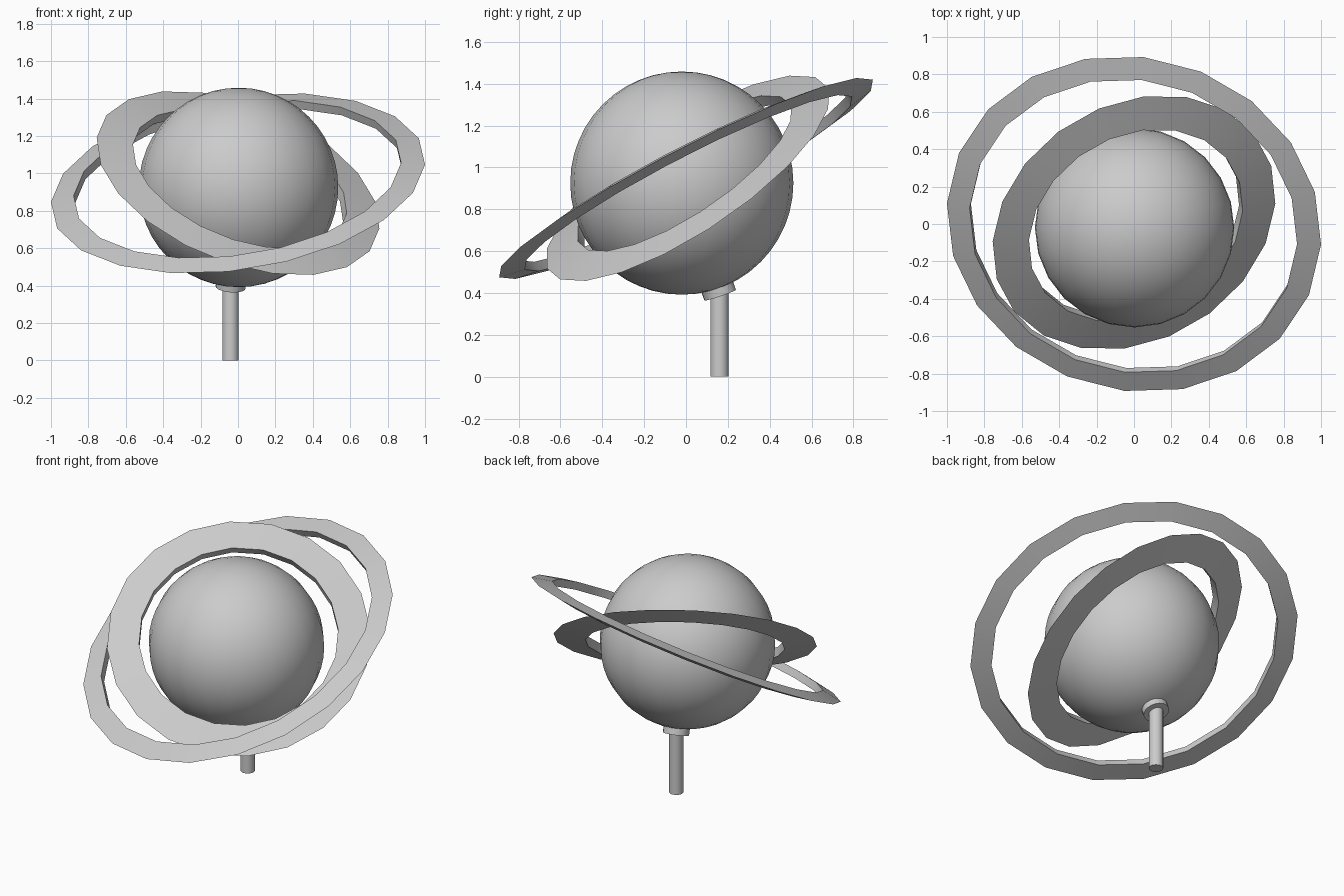
import bpy, math
from mathutils import Vector, Matrix

if "Cube" in bpy.data.objects:
    bpy.data.objects.remove(bpy.data.objects["Cube"])


def smooth(ob, angle=30):
    bpy.ops.object.select_all(action='DESELECT')
    ob.select_set(True)
    bpy.context.view_layer.objects.active = ob
    bpy.ops.object.shade_smooth_by_angle(angle=math.radians(angle))


def ring(name, center, normal, first_vertex, r_in, r_out, height, sides=20):
    """Tilted ring with a wedge section: flat inner wall, sharp outer rim."""
    n = Vector(normal).normalized()
    u = Vector(first_vertex)
    u = (u - n * u.dot(n)).normalized()
    v = n.cross(u)
    section = [(r_out, 0), (r_in, height / 2), (r_in, -height / 2)]
    verts, faces = [], []
    for i in range(sides):
        a = 2 * math.pi * i / sides
        radial = u * math.cos(a) + v * math.sin(a)
        verts += [Vector(center) + radial * r + n * h for r, h in section]
        for j in range(3):
            k, m = (j + 1) % 3, (i + 1) % sides
            faces.append((i * 3 + j, m * 3 + j, m * 3 + k, i * 3 + k))
    me = bpy.data.meshes.new(name)
    me.from_pydata(verts, [], faces)
    ob = bpy.data.objects.new(name, me)
    bpy.context.collection.objects.link(ob)
    smooth(ob)


def rod(name, start, end, radius, sides=20):
    a, b = Vector(start), Vector(end)
    d = b - a
    bpy.ops.mesh.primitive_cylinder_add(vertices=sides, radius=radius, depth=d.length)
    ob = bpy.context.object
    ob.name = name
    ob.data.transform(Matrix.Translation((a + b) / 2) @ d.to_track_quat('Z', 'Y').to_matrix().to_4x4())
    smooth(ob)


# Globe
globe_center = Vector((0.003, -0.02, 0.925))
bpy.ops.mesh.primitive_uv_sphere_add(segments=24, ring_count=24, radius=0.533, location=globe_center)
bpy.context.object.name = "globe"
smooth(bpy.context.object)

# Two tilted rings
ring("outer_ring", (0, 0, 0.947), (-0.157, -0.52, 1), (1, -0.11, 0.10), 0.885, 1.011, 0.05)
ring("inner_ring", (0, 0.008, 0.948), (0.323, -0.526, 0.788), (0.757, 0.10, -0.243), 0.605, 0.80, 0.06)

# Stand: upright stem and a collar aimed at the globe centre
rod("stem", (-0.04, 0.16, 0), (-0.04, 0.16, 0.43), 0.044)
collar = Vector((-0.04, 0.163, 0.39))
rod("collar", collar, collar + (globe_center - collar).normalized() * 0.06, 0.08)
